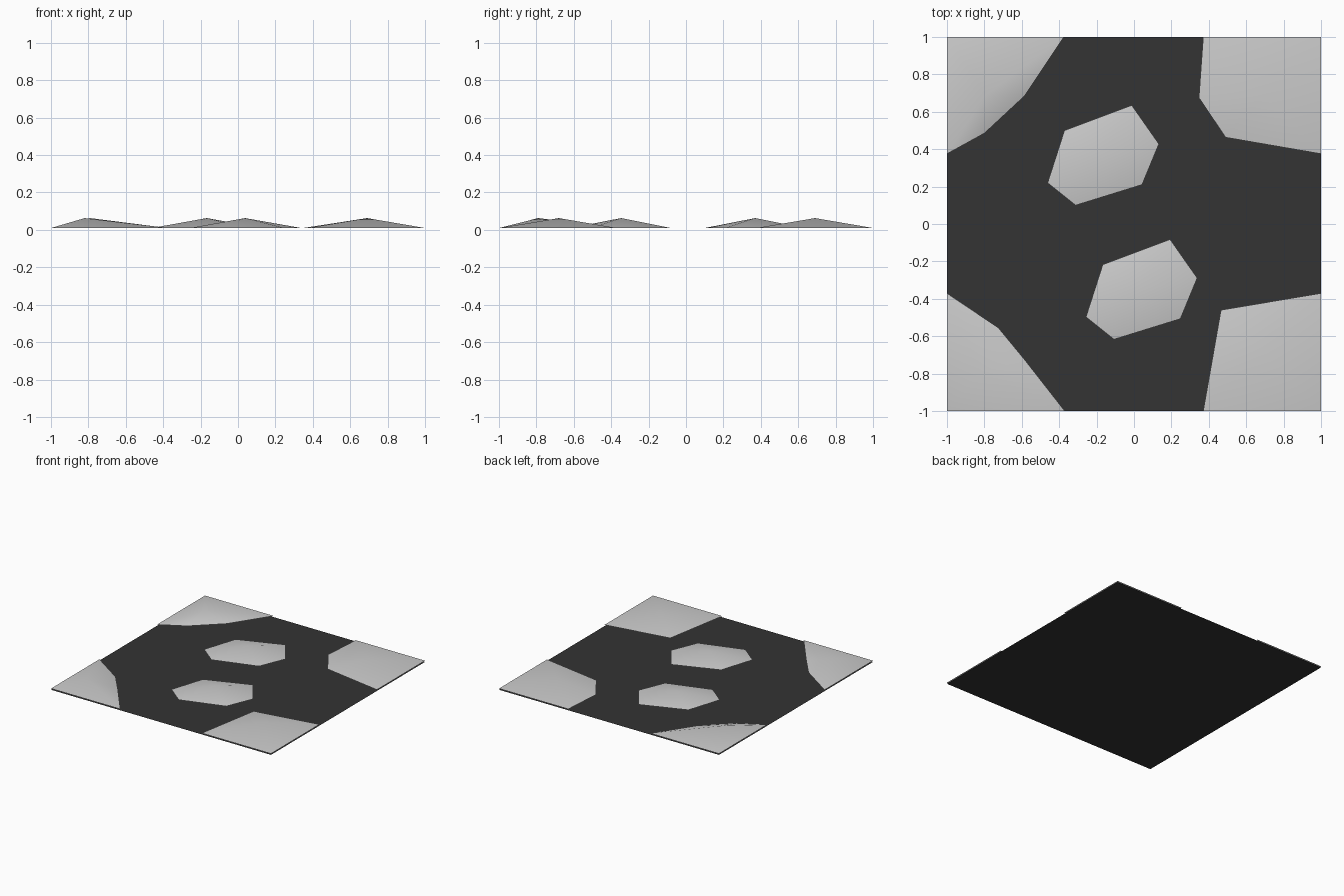
import bpy

if "Cube" in bpy.data.objects:
    bpy.data.objects.remove(bpy.data.objects["Cube"])

RIM, PEAK = 0.01, 0.063


def material(name, value):
    m = bpy.data.materials.new(name)
    m.diffuse_color = (value, value, value, 1)
    m.use_nodes = True
    m.node_tree.nodes["Principled BSDF"].inputs["Base Color"].default_value = m.diffuse_color
    return m


def add_object(name, verts, faces, mat, smooth=False):
    me = bpy.data.meshes.new(name)
    me.from_pydata(verts, [], faces)
    me.materials.append(mat)
    for p in me.polygons:
        p.use_smooth = smooth
    me.update()
    ob = bpy.data.objects.new(name, me)
    bpy.context.collection.objects.link(ob)


def stone(name, outline, peak):
    # low mound: a fan of triangles from the rim up to one peak
    n = len(outline)
    verts = [(x, y, RIM) for x, y in outline] + [(*peak, PEAK)]
    faces = [(i, (i + 1) % n, n) for i in range(n)]
    add_object(name, verts, faces, pale, True)


dark = material("dark grey", 0.033)
pale = material("pale grey", 0.6)

# flat ground sheet
add_object("ground", [(-1, -1, 0), (1, -1, 0), (1, 1, 0), (-1, 1, 0)], [(0, 1, 2, 3)], dark)

# two whole stones of the same shape, counter-clockwise about their peaks
hexagon = [(0.155, 0.265), (-0.205, 0.13), (-0.295, -0.15),
           (-0.145, -0.27), (0.21, -0.16), (0.30, 0.058)]
for name, cx, cy in (("back_stone", -0.167, 0.37), ("front_stone", 0.038, -0.347)):
    stone(name, [(cx + x, cy + y) for x, y in hexagon], (cx, cy))

# stones cut off by the corners of the sheet
stone("back_left_stone", [(-1, 1), (-1, 0.375), (-0.8, 0.485), (-0.585, 0.685), (-0.375, 1)], (-0.79, 0.69))
stone("back_right_stone", [(1, 1), (0.37, 1), (0.347, 0.675), (0.49, 0.463), (1, 0.375)], (0.69, 0.69))
stone("front_left_stone", [(-1, -1), (-0.37, -1), (-0.585, -0.725), (-0.725, -0.555), (-1, -0.37)], (-0.82, -0.79))
stone("front_right_stone", [(1, -1), (1, -0.37), (0.465, -0.46), (0.37, -1)], (0.69, -0.68))
